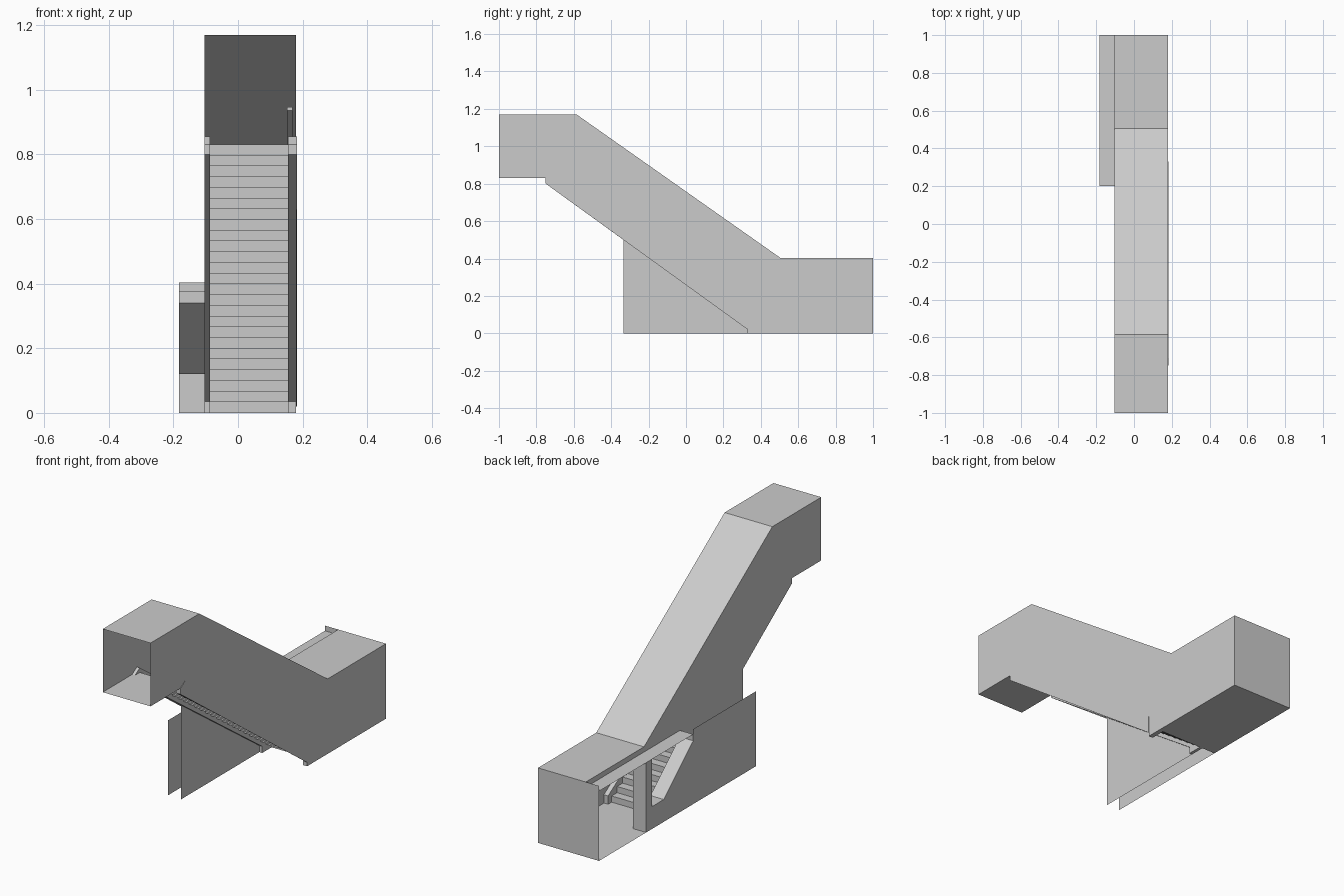
import bpy, bmesh

cube = bpy.data.objects.get("Cube")
if cube:
    bpy.data.objects.remove(cube, do_unlink=True)

grey = bpy.data.materials.new("light_grey")
grey.use_nodes = True
tone = (0.6, 0.6, 0.6, 1)
grey.diffuse_color = tone
grey.node_tree.nodes["Principled BSDF"].inputs["Base Color"].default_value = tone

OUTER, INNER, RIGHT = -0.183, -0.104, 0.18   # x of the three long walls


def finish(name, bm):
    mesh = bpy.data.meshes.new(name)
    bm.to_mesh(mesh)
    bm.free()
    mesh.materials.append(grey)
    obj = bpy.data.objects.new(name, mesh)
    bpy.context.collection.objects.link(obj)


def sheet(name, x, *outlines):
    """Flat upright panels at x, from (y, z) outlines."""
    bm = bmesh.new()
    for outline in outlines:
        bm.faces.new([bm.verts.new((x, y, z)) for y, z in outline])
    finish(name, bm)


def ribbon(name, path, x0, x1):
    """A (y, z) path stretched across from x0 to x1."""
    bm = bmesh.new()
    rows = [[bm.verts.new((x, y, z)) for x in (x0, x1)] for y, z in path]
    for a, b in zip(rows, rows[1:]):
        bm.faces.new((a[0], b[0], b[1], a[1]))
    finish(name, bm)


def slab(name, outline, x0, x1):
    """A solid with a (y, z) outline between x0 and x1."""
    bm = bmesh.new()
    face = bm.faces.new([bm.verts.new((x0, y, z)) for y, z in outline])
    new = bmesh.ops.extrude_face_region(bm, geom=[face])["geom"]
    verts = [v for v in new if isinstance(v, bmesh.types.BMVert)]
    bmesh.ops.translate(bm, verts=verts, vec=(x1 - x0, 0, 0))
    bmesh.ops.recalc_face_normals(bm, faces=bm.faces)
    finish(name, bm)


# Shared outlines
top = [(-1, 0.83), (-1, 1.17), (-0.585, 1.17), (0.505, 0.403), (1, 0.403)]
window = [(0.2, 0.375), (0.2, 0.34), (0.45, 0.12), (0.55, 0.12)]
post = [(0.55, 0), (0.6, 0), (0.6, 0.375), (0.55, 0.375)]

# Long walls
sheet("right_wall", RIGHT,
      top + [(1, 0), (0.33, 0), (0.33, 0.03), (-0.75, 0.8), (-0.75, 0.83)])
sheet("left_wall", INNER,
      top + [(1, 0.375)] + window
      + [(0.55, 0), (-0.335, 0), (-0.335, 0.5), (-0.75, 0.8), (-0.75, 0.83)])
sheet("outer_left_wall", OUTER,
      [(-0.335, 0), (-0.335, 0.403), (0.2, 0.403)] + window[1:] + [(0.55, 0)], post)

# Roof, end wall and floors
ribbon("roof", top[1:], INNER, RIGHT)
ribbon("end_wall", [(1, 0), (1, 0.403)], OUTER, RIGHT)
ribbon("lower_floor", [(0.41, 0), (1, 0)], OUTER, RIGHT)
ribbon("upper_landing", [(-1, 0.83), (-0.71, 0.83)], INNER, RIGHT)

# Side entrance: low roof, window reveal and post
ribbon("entrance_roof", [(1, 0.375), (0.6, 0.375), (0.55, 0.375), (0.2, 0.375)], OUTER, INNER)
ribbon("window_reveal", window, OUTER, INNER)
for y in (0.55, 0.6):
    ribbon("entrance_post", [(y, 0), (y, 0.375)], OUTER, INNER)

# Thin staircase
count = 25
run, rise = 1.12 / (count - 1), 0.83 / count
steps = []
for i in range(count):
    y = 0.41 - i * run
    steps += [(y, i * rise), (y, (i + 1) * rise)]
ribbon("stairs", steps, INNER, RIGHT)

# Stringers beside the steps
stringer = [(-0.75, 0.8), (-0.75, 0.83), (-0.71, 0.855), (0.33, 0.115),
            (0.44, 0.045), (0.44, 0), (0.33, 0), (0.33, 0.035)]
slab("left_stringer", stringer, INNER, -0.087)
slab("right_stringer", stringer, 0.155, RIGHT)
slab("right_skirt", stringer[:4] + [(0.33, 0.02)], RIGHT, RIGHT + 0.002)

# Handrail on the right wall
slab("handrail", [(-0.71, 0.935), (-0.71, 0.947), (0.48, 0.13), (0.48, 0.115)], 0.152, 0.168)
